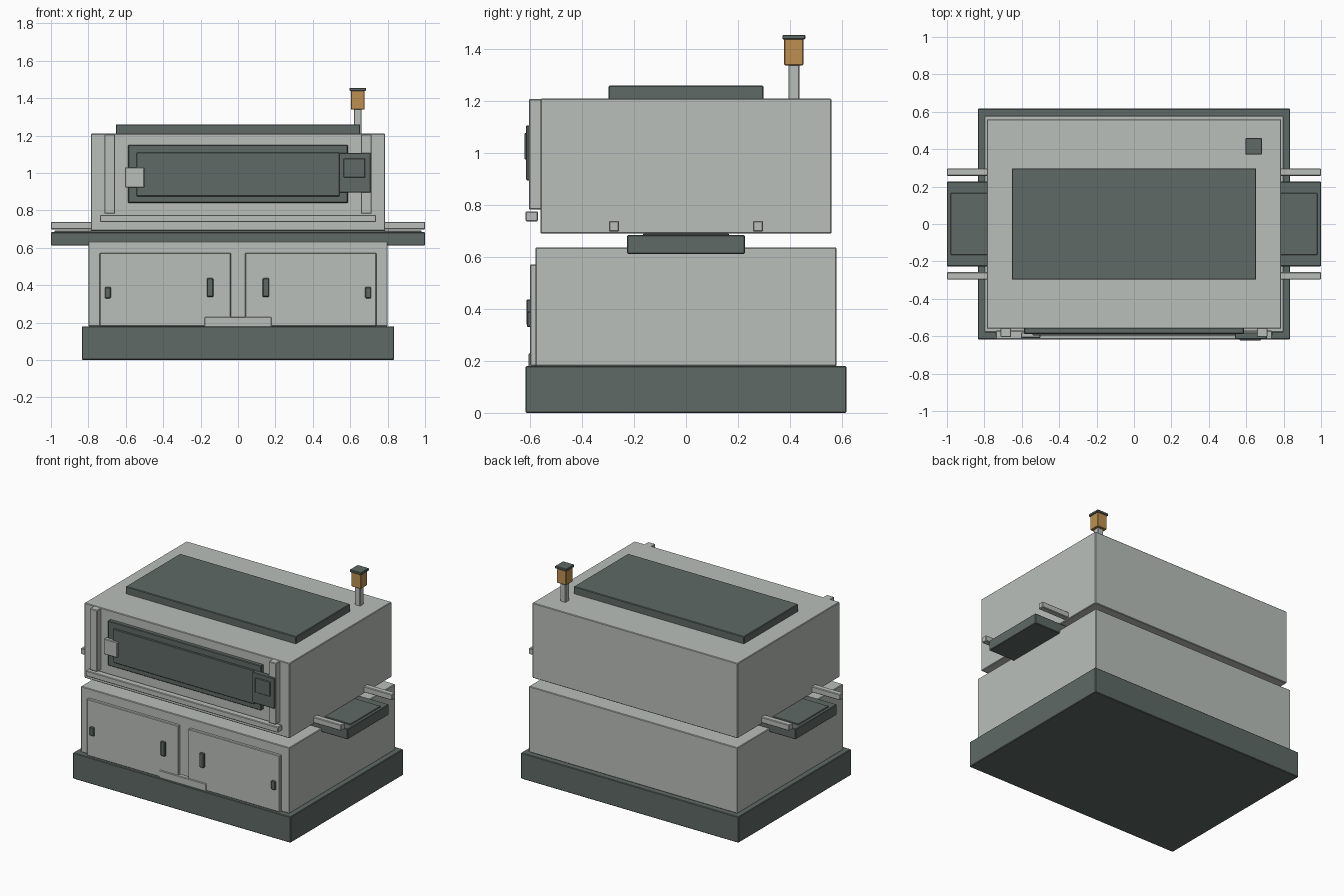
import bpy
import bmesh
from mathutils import Matrix, Vector

cube = bpy.data.objects.get("Cube")
if cube:
    bpy.data.objects.remove(cube, do_unlink=True)


def material(name, rgb):
    mat = bpy.data.materials.new(name)
    mat.use_nodes = True
    color = (*rgb, 1.0)
    mat.diffuse_color = color
    mat.node_tree.nodes["Principled BSDF"].inputs["Base Color"].default_value = color
    return mat


LIGHT = material("pale grey", (0.49, 0.52, 0.49))
DARK = material("dark slate", (0.112, 0.144, 0.133))
AMBER = material("amber", (0.51, 0.28, 0.08))


def box(name, mat, x, y, z, bevel=0.004):
    """Chamfered box given by its (min, max) span on each axis."""
    spans = (x, y, z)
    size = Vector([b - a for a, b in spans])
    mid = Vector([(a + b) / 2 for a, b in spans])
    bm = bmesh.new()
    bmesh.ops.create_cube(bm, size=1, matrix=Matrix.Diagonal((*size, 1)))
    mesh = bpy.data.meshes.new(name)
    bm.to_mesh(mesh)
    bm.free()
    mesh.materials.append(mat)
    obj = bpy.data.objects.new(name, mesh)
    obj.location = mid
    bpy.context.collection.objects.link(obj)
    mod = obj.modifiers.new("Soft edges", "BEVEL")
    mod.width = min(bevel, min(size) * 0.25)
    mod.segments = 1
    return obj


def pair(name, mat, x, y, z):
    """Matching boxes on the left (+x) and right (-x)."""
    box("left_" + name, mat, x, y, z)
    box("right_" + name, mat, (-x[1], -x[0]), y, z)


def sym(half):
    return (-half, half)


# Plinth and lower cabinet
box("plinth", DARK, sym(0.835), sym(0.617), (0, 0.18))
box("lower_cabinet", LIGHT, sym(0.80), sym(0.58), (0.18, 0.636))

# Cabinet doors with hinges, handles and kick plate
pair("door", LIGHT, (0.038, 0.74), (-0.60, -0.575), (0.18, 0.572))
pair("door_handle", DARK, (0.132, 0.166), (-0.614, -0.595), (0.337, 0.437))
pair("door_latch", DARK, (0.68, 0.712), (-0.612, -0.595), (0.33, 0.39))
box("kick_plate", LIGHT, sym(0.18), (-0.606, -0.575), (0.17, 0.23))

# Shelf running through the gap, with its inlay and side rails
box("shelf", DARK, sym(1.0), sym(0.227), (0.612, 0.684))
box("shelf_inlay", DARK, sym(0.98), sym(0.165), (0.68, 0.691))
for side, y in (("front", -0.277), ("back", 0.277)):
    box(side + "_shelf_rail", LIGHT, sym(1.0), (y - 0.02, y + 0.02), (0.698, 0.739))

# Upper body and roof plate
box("upper_body", LIGHT, sym(0.787), sym(0.56), (0.69, 1.21))
box("roof_plate", DARK, sym(0.653), sym(0.298), (1.205, 1.26))

# Front frame
pair("front_column", LIGHT, (0.657, 0.714), (-0.605, -0.555), (0.782, 1.208))
box("front_sill", LIGHT, sym(0.738), (-0.617, -0.57), (0.737, 0.776))

# Window with tab and control box
box("window_frame", DARK, sym(0.588), (-0.587, -0.555), (0.84, 1.15))
box("window_panel", DARK, sym(0.543), (-0.597, -0.58), (0.875, 1.11))
box("window_tab", LIGHT, (-0.605, -0.50), (-0.609, -0.58), (0.922, 1.03))
box("control_box", DARK, (0.54, 0.71), (-0.616, -0.58), (0.895, 1.107))
box("control_button", DARK, (0.565, 0.68), (-0.622, -0.61), (0.975, 1.077))

# Signal lamp
for name, mat, r, z in (("lamp_post", LIGHT, 0.021, (1.2, 1.345)),
                        ("lamp_body", AMBER, 0.037, (1.338, 1.442)),
                        ("lamp_cap", DARK, 0.044, (1.438, 1.455))):
    box(name, mat, (0.64 - r, 0.64 + r), (0.415 - r, 0.415 + r), z, 0.003)
